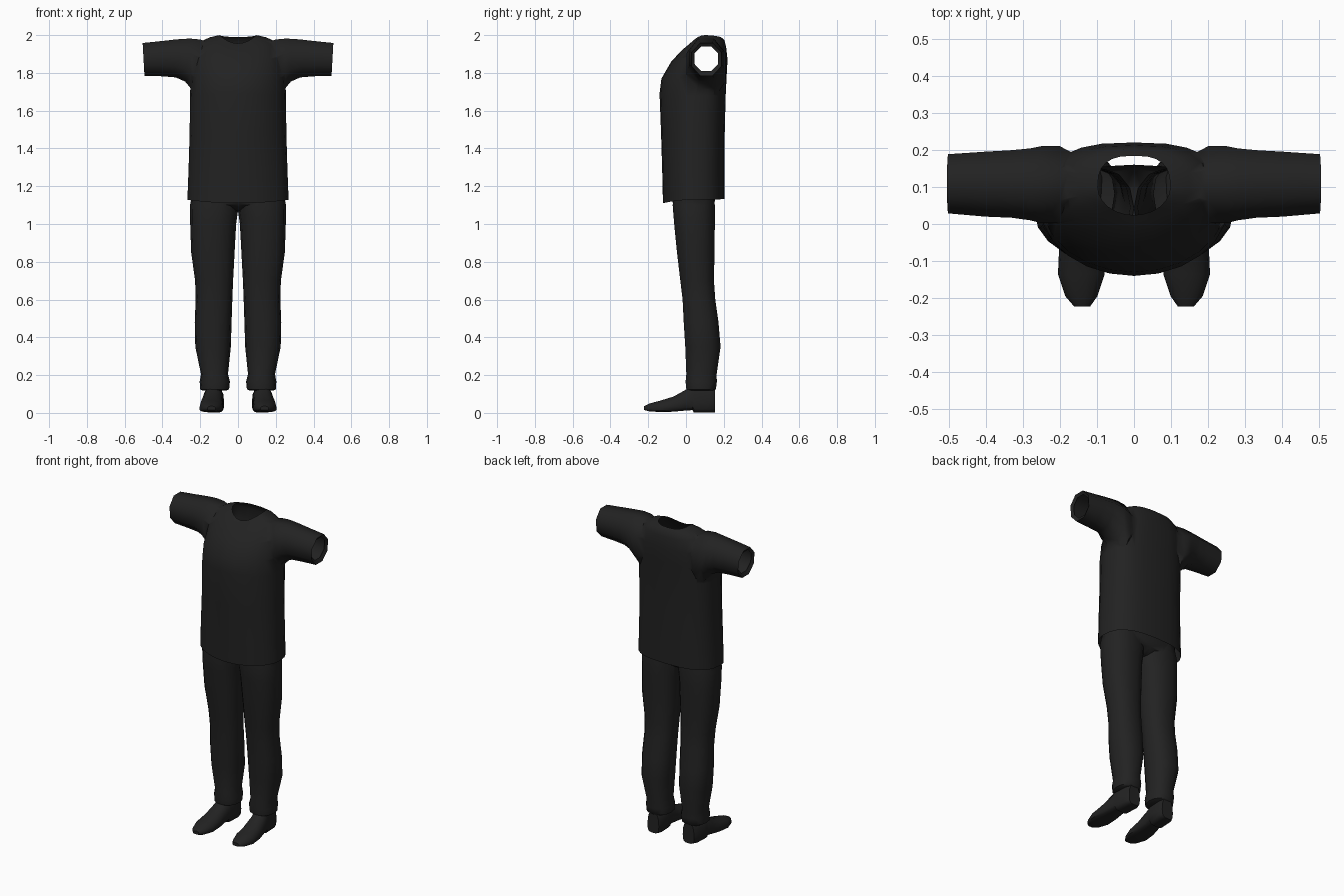
import bpy, bmesh
from math import cos, sin, pi, radians
from mathutils import Vector

cube = bpy.data.objects.get("Cube")
if cube:
    bpy.data.objects.remove(cube, do_unlink=True)

SHADE = 0.016
cloth = bpy.data.materials.new("charcoal black")
cloth.use_nodes = True
cloth.diffuse_color = (SHADE, SHADE, SHADE, 1)
bsdf = cloth.node_tree.nodes["Principled BSDF"]
bsdf.inputs["Base Color"].default_value = (SHADE, SHADE, SHADE, 1)
bsdf.inputs["Roughness"].default_value = 0.9


def oval(n, power=2.0, back_power=None, offset=0.0):
    """Unit superellipse as (u, v) pairs; v > 0 may use its own power."""
    pts = []
    for i in range(n):
        a = 2 * pi * (i + offset) / n
        c, s = cos(a), sin(a)
        p = back_power if back_power and s > 0 else power
        e = 2 / p
        pts.append((abs(c) ** e * (1 if c >= 0 else -1),
                    abs(s) ** e * (1 if s >= 0 else -1)))
    return pts


def loft(name, rings):
    """Closed skin through rings; returns the object and its two cap centres."""
    bm = bmesh.new()
    loops = [[bm.verts.new(p) for p in ring] for ring in rings]
    n = len(loops[0])
    for a, b in zip(loops, loops[1:]):
        for i in range(n):
            j = (i + 1) % n
            bm.faces.new((a[i], a[j], b[j], b[i]))
    centres = []
    for loop in (loops[0], loops[-1]):
        mid = sum((v.co for v in loop), Vector()) / n
        hub = bm.verts.new(mid)
        centres.append(mid)
        for i in range(n):
            bm.faces.new((loop[i], loop[(i + 1) % n], hub))
    bmesh.ops.recalc_face_normals(bm, faces=bm.faces[:])
    mesh = bpy.data.meshes.new(name)
    bm.to_mesh(mesh)
    bm.free()
    mesh.materials.append(cloth)
    obj = bpy.data.objects.new(name, mesh)
    bpy.context.collection.objects.link(obj)
    return obj, centres


def activate(obj):
    bpy.ops.object.select_all(action='DESELECT')
    obj.select_set(True)
    bpy.context.view_layer.objects.active = obj


def merge(base, others):
    """Fuse other solids into the base."""
    activate(base)
    for other in others:
        mod = base.modifiers.new("fuse", 'BOOLEAN')
        mod.operation = 'UNION'
        mod.solver = 'EXACT'
        mod.object = other
        bpy.ops.object.modifier_apply(modifier=mod.name)
        bpy.data.objects.remove(other, do_unlink=True)


def open_caps(obj, centres):
    """Remove the fans around the given cap centres."""
    bm = bmesh.new()
    bm.from_mesh(obj.data)
    hubs = [v for v in bm.verts if any((v.co - c).length < 1e-4 for c in centres)]
    bmesh.ops.delete(bm, geom=hubs, context='VERTS')
    bm.to_mesh(obj.data)
    bm.free()


def smooth(obj, angle):
    activate(obj)
    bpy.ops.object.shade_smooth_by_angle(angle=radians(angle))


# Shirt body: half width, middle y, front y, back y, then front, side and back z
BODY = [
    (.268, .03, -.122, .205, 1.11, 1.128, 1.132),
    (.262, .03, -.126, .205, 1.28, 1.28, 1.28),
    (.256, .04, -.132, .205, 1.48, 1.48, 1.48),
    (.254, .05, -.140, .210, 1.69, 1.68, 1.68),
    (.250, .06, -.130, .215, 1.77, 1.78, 1.78),
    (.238, .08, -.078, .220, 1.86, 1.89, 1.87),
    (.200, .10, -.022, .212, 1.92, 1.965, 1.94),
    (.150, .10, .005, .203, 1.942, 1.988, 1.975),
    (.098, .10, .024, .184, 1.956, 2.0, 1.99),
]


def body_ring(w, mid, front, back, zf, zs, zb):
    ring = []
    for u, v in oval(24, 2.0, 2.7):
        reach, z_end = (back - mid, zb) if v > 0 else (mid - front, zf)
        ring.append((u * w, mid + v * reach, zs + (z_end - zs) * v * v))
    return ring


shirt, (hem, neck) = loft("shirt", [body_ring(*r) for r in BODY])

# Sleeves: x, low z, high z, front y, back y; the last ring is the cuff rim
SLEEVE = [
    (.14, 1.72, 1.96, .03, .18),
    (.20, 1.66, 1.98, .00, .212),
    (.25, 1.715, 1.984, .00, .212),
    (.28, 1.752, 1.983, .008, .206),
    (.33, 1.774, 1.979, .015, .201),
    (.40, 1.780, 1.971, .018, .197),
    (.50, 1.783, 1.96, .027, .19),
    (.488, 1.808, 1.942, .043, .172),
]


def sleeve_ring(side, x, lo, hi, front, back):
    k = 1.06
    return [(side * (x + .035 * v * (x > .45) * .15),
             (front + back) / 2 + u * k * (back - front) / 2,
             (lo + hi) / 2 + v * k * (hi - lo) / 2)
            for u, v in oval(8, offset=.5)]


sleeves, openings = [], [hem, neck]
for side in (-1, 1):
    sleeve, ends = loft("sleeve", [sleeve_ring(side, *r) for r in SLEEVE])
    sleeves.append(sleeve)
    openings.append(ends[1])
merge(shirt, sleeves)
open_caps(shirt, openings)
smooth(shirt, 60)

# Trousers: z, inner x, outer x, front y, back y
LEG = [
    (.118, .062, .188, .012, .150),
    (.125, .047, .200, .000, .160),
    (.165, .043, .203, -.004, .165),
    (.205, .053, .196, .000, .164),
    (.35, .038, .226, -.006, .185),
    (.48, .034, .229, -.014, .174),
    (.60, .030, .224, -.020, .157),
    (.70, .026, .227, -.032, .150),
    (.85, .018, .248, -.050, .153),
    (1.0, .010, .253, -.065, .155),
    (1.10, -.004, .254, -.073, .155),
    (1.20, .010, .235, -.06, .14),
]
HIPS = [
    (1.07, -.09, .09, -.01, .10),
    (1.105, -.235, .235, -.068, .15),
    (1.14, -.252, .252, -.076, .156),
    (1.25, -.250, .250, -.08, .16),
]


def level_ring(side, z, x0, x1, y0, y1, n=14, power=2.3):
    return [(side * ((x0 + x1) / 2 + u * (x1 - x0) / 2),
             (y0 + y1) / 2 + v * (y1 - y0) / 2, z) for u, v in oval(n, power)]


trousers, (_, waist) = loft(
    "trousers", [level_ring(1, *r, n=20) for r in HIPS])
legs = [loft("leg", [level_ring(s, *r) for r in LEG])[0] for s in (-1, 1)]
merge(trousers, legs)
open_caps(trousers, [waist])
smooth(trousers, 50)

# Shoes: y, middle x, half width, low z, high z
SHOE = [
    (-.222, .140, .022, .015, .036),
    (-.195, .142, .043, .008, .050),
    (-.135, .142, .063, .004, .066),
    (-.065, .140, .062, .006, .088),
    (.000, .135, .055, .012, .125),
    (.035, .131, .053, .014, .150),
    (.042, .130, .053, .000, .150),
    (.125, .126, .053, .000, .150),
    (.153, .124, .040, .002, .145),
]


def shoe_ring(side, y, x, w, lo, hi):
    ring = []
    for u, v in oval(14, 2.2, 3.5):
        # v > 0 is the squared-off sole side
        mid = lo + (hi - lo) * .35
        z = mid - v * (mid - lo) if v > 0 else mid - v * (hi - mid)
        ring.append((side * (x + u * w), y, z))
    return ring


for side, label in ((1, "left"), (-1, "right")):
    shoe, _ = loft(label + "_shoe", [shoe_ring(side, *r) for r in SHOE])
    smooth(shoe, 45)
